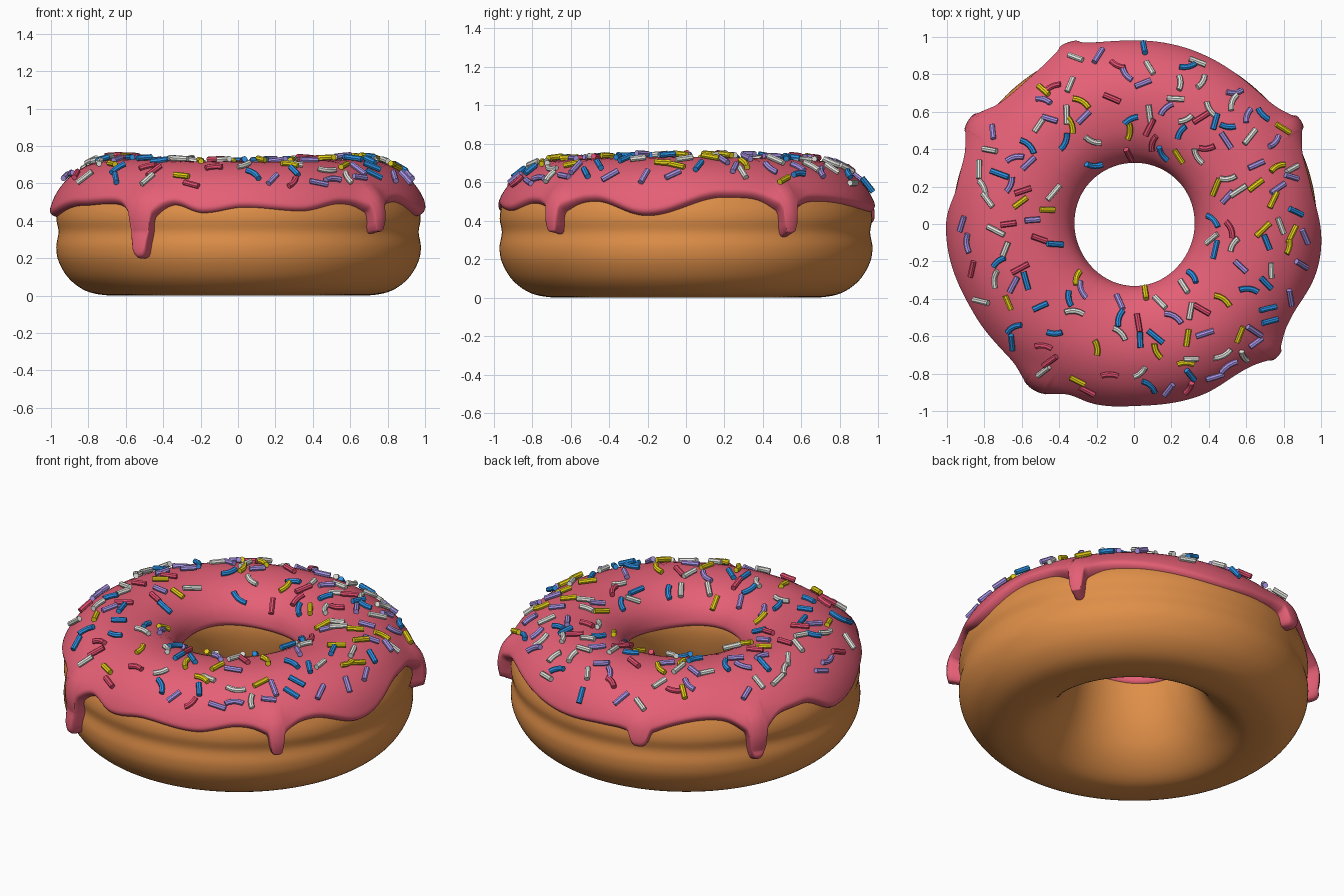
import bpy, bmesh, random
from mathutils import Vector
from math import cos, sin, pi, radians, degrees, exp, sqrt, atan2, hypot

if "Cube" in bpy.data.objects:
    bpy.data.objects.remove(bpy.data.objects["Cube"], do_unlink=True)
rng = random.Random(7)


def material(name, colour):
    m = bpy.data.materials.new(name)
    m.use_nodes = True
    m.diffuse_color = (*colour, 1)
    m.node_tree.nodes["Principled BSDF"].inputs["Base Color"].default_value = (*colour, 1)
    return m


def finish(name, bm, mat, angle):
    """Turn a bmesh into a smooth shaded object."""
    bmesh.ops.recalc_face_normals(bm, faces=bm.faces)
    mesh = bpy.data.meshes.new(name)
    bm.to_mesh(mesh)
    bm.free()
    mesh.materials.append(mat)
    ob = bpy.data.objects.new(name, mesh)
    bpy.context.collection.objects.link(ob)
    bpy.ops.object.select_all(action='DESELECT')
    bpy.context.view_layer.objects.active = ob
    ob.select_set(True)
    bpy.ops.object.shade_smooth_by_angle(angle=radians(angle))


def skin_rings(bm, rings, wrap_rings, wrap_points):
    """Join rows of points with quads."""
    rows = [[bm.verts.new(p) for p in ring] for ring in rings]
    n, m = len(rows), len(rows[0])
    for i in range(n if wrap_rings else n - 1):
        a, b = rows[i], rows[(i + 1) % n]
        for j in range(m if wrap_points else m - 1):
            k = (j + 1) % m
            bm.faces.new((a[j], a[k], b[k], b[j]))
    return rows


def around(theta, rz):
    """Place a section point on the slightly oval ring."""
    return Vector((1.006 * rz[0] * cos(theta) + .003, rz[0] * sin(theta), rz[1]))


# Dough cross-section (radius, height): up the hole, over the top, down the outside
SECTION = [(.338, .43), (.343, .53), (.385, .61), (.485, .67), (.62, .692), (.74, .678),
           (.85, .623), (.92, .55), (.957, .475), (.968, .41), (.957, .34), (.969, .26),
           (.955, .18), (.9, .09), (.81, .025), (.7, .002), (.6, .008), (.51, .06),
           (.43, .15), (.37, .28)]
SECTION = [Vector(p) for p in SECTION]


def section_point(t):
    """Closed smooth spline through the cross-section."""
    i, f = int(t // 1), t % 1
    a, b, c, d = (SECTION[(i + k) % len(SECTION)] for k in (-1, 0, 1, 2))
    return b + .5 * f * (c - a + f * (2 * a - 5 * b + 4 * c - d + f * (3 * (b - c) + d - a)))


def solve(func, value, lo, hi):
    """Where a steadily changing function takes a value."""
    rising = func(hi) > func(lo)
    for _ in range(20):
        mid = (lo + hi) / 2
        if (func(mid) < value) == rising:
            lo = mid
        else:
            hi = mid
    return lo


def height(t):
    return section_point(t).y


# Dough ring
bm = bmesh.new()
loop = [section_point(i / 5) for i in range(5 * len(SECTION))]
skin_rings(bm, [[around(2 * pi * c / 144, p) for p in loop] for c in range(144)], True, True)
finish("dough_ring", bm, material("golden dough", (.74, .275, .065)), 60)

# Icing edge: wavy height by angle, plus drips (angle, tip height, half width)
EDGE = [(-178, .42), (-150, .48), (-135, .49), (-112, .49), (-101, .44), (-88, .47),
        (-70, .45), (-55, .49), (-30, .5), (-12, .425), (12, .52), (45, .5), (83, .445),
        (97, .455), (110, .47), (132, .52), (148, .5), (168, .51), (182, .42)]
DRIPS = [(-121, .2, 3.1), (-43, .33, 2.2), (32, .315, 2.2), (110, .38, 3.2), (148, .27, 2.7)]


def outer_edge(theta):
    """Edge height and swelling of the icing at an angle."""
    deg = (degrees(theta) + 178) % 360 - 178
    for (a, za), (b, zb) in zip(EDGE, EDGE[1:]):
        if a <= deg <= b:
            z = za + (zb - za) * (.5 - .5 * cos(pi * (deg - a) / (b - a)))
            break
    swell = 0
    for centre, tip, w in DRIPS:
        away = (deg - centre + 180) % 360 - 180
        d = away / w
        z += (tip - z) * (.62 * exp(-d ** 6) + .38 * exp(-(away / 6) ** 2))
        swell += .6 * exp(-(d / 1.9) ** 2) + .4 * exp(-(d / 4.5) ** 2)
    return z, swell


def icing_column(theta):
    """Returns a function giving the icing surface from hole edge (0) to outer edge (1)."""
    z_out, swell = outer_edge(theta)
    z_in = .505 + .01 * sin(3 * theta)
    start, end = solve(height, z_in, 0, 4), solve(height, z_out, 4.2, 12.2)
    tip, rim = section_point(end), section_point(start)

    def point(s):
        t = start + (end - start) * s
        p = section_point(t)
        d = (section_point(t + .02) - section_point(t - .02)).normalized()
        near = min((p - tip).length, (p - rim).length)
        roll = 1 - min(near / .03, 1)
        low = max(0, min(1, (.62 - p.y) / .14)) if t > 5 else 0
        thick = .032 + .008 * cos(2 * theta) + .04 * swell * low * low * (3 - 2 * low)
        thick *= min(1, .45 + .18 * t)
        off = (thick + .015) * sqrt(1 - roll * roll) - .015
        return around(theta, p + off * Vector((-d.y, d.x)))
    return point


# Icing
COLUMNS, ROWS = 720, 38
bm = bmesh.new()
spread = [.5 - .5 * cos(pi * i / ROWS) for i in range(ROWS + 1)]
rings = []
for c in range(COLUMNS):
    column = icing_column(2 * pi * c / COLUMNS)
    rings.append([column(s) for s in spread])
skin_rings(bm, rings, True, False)
finish("pink_icing", bm, material("pink icing", (.78, .115, .18)), 180)


def add_sprinkle(bm, theta, radius, thick=.0155, sides=8):
    """A short rod lying on the icing, straight or curved, at a random turn."""
    column = icing_column(theta)
    s = solve(lambda v: column(v).xy.length, radius, .15, .8)
    radial = (column(s + .02) - column(s - .02)).normalized()
    ringwise = Vector((-sin(theta), cos(theta), 0))
    normal = radial.cross(ringwise).normalized()
    if normal.z < 0:
        normal.negate()
    turn = rng.uniform(0, pi)
    along = (radial * cos(turn) + ringwise * sin(turn)).normalized()
    side = normal.cross(along).normalized()
    centre = column(s) + normal * rng.uniform(.008, .02)
    length, bend = rng.uniform(.08, .105), rng.choice((0, 0, 0, -5, 5))
    rings = []
    for i in range(5):
        x = length * (i / 4 - .5)
        spine = centre + along * x + side * bend * (x * x - length * length / 12)
        across = (side - along * 2 * bend * x).normalized()
        rings.append([spine + thick * (across * cos(a) + normal * sin(a))
                      for a in (2 * pi * k / sides for k in range(sides))])
    rows = skin_rings(bm, rings, False, True)
    bm.faces.new(rows[0])
    bm.faces.new(rows[-1])


# Sprinkles: some placed by hand (x, y in hundredths), the rest scattered between them
COLOURS = {"white": (.92, .92, .87), "blue": (.03, .34, .92), "yellow": (.92, .74, .01),
           "purple": (.44, .33, .88), "red": (.8, .08, .17)}
PLACED = {
    "white": [(-31, 88), (8, 83), (34, 88), (24, 75), (88, 31), (56, 18), (-32, -47), (30, -47),
              (3, -79), (-82, 29), (-48, -78), (-81, -41), (8, 59), (30, -72), (78, -1),
              (47, -70), (52, 65), (42, -8)],
    "blue": [(-43, -11), (5, 93), (-2, 56), (43, 55), (-22, 32), (-37, 44), (-72, -20),
             (-50, -44), (3, -62), (72, -52), (-67, -65), (43, 2), (8, -86), (-35, -40),
             (44, -14), (15, 38)],
    "yellow": [(-28, 65), (-48, 71), (44, 20), (65, 21), (82, -12), (-31, -29), (-20, -66),
               (-30, -83), (6, -38), (56, -59), (79, 51), (-67, -42), (24, 37), (27, -74)],
    "purple": [(-19, 89), (-27, 57), (53, 70), (-75, 49), (-66, 21), (57, -23), (21, -50),
               (-8, -42), (84, -40), (18, -88), (-91, 0), (-48, 66), (-45, 56), (50, -76)],
    "red": [(-9, 84), (-12, 67), (8, 52), (52, -3), (-51, -8), (-67, 0), (36, -46),
            (2, -53), (-48, -65), (-13, -80), (-86, -24), (-43, 73)],
}
spots = [(name, x / 100, y / 100) for name, places in PLACED.items() for x, y in places]
while len(spots) < 158:
    theta, r = rng.uniform(0, 2 * pi), sqrt(rng.uniform(.14, .86))
    x, y = r * cos(theta), r * sin(theta)
    if all(hypot(x - px, y - py) > .06 for _, px, py in spots):
        name = rng.choice(("white", "white", "blue", "blue", "purple", "purple", "red", "yellow"))
        spots.append((name, x, y))
for name, colour in COLOURS.items():
    bm = bmesh.new()
    for spot, x, y in spots:
        if spot == name:
            add_sprinkle(bm, atan2(y, x), hypot(x, y))
    finish(name + "_sprinkles", bm, material(name + " sprinkle", colour), 40)
